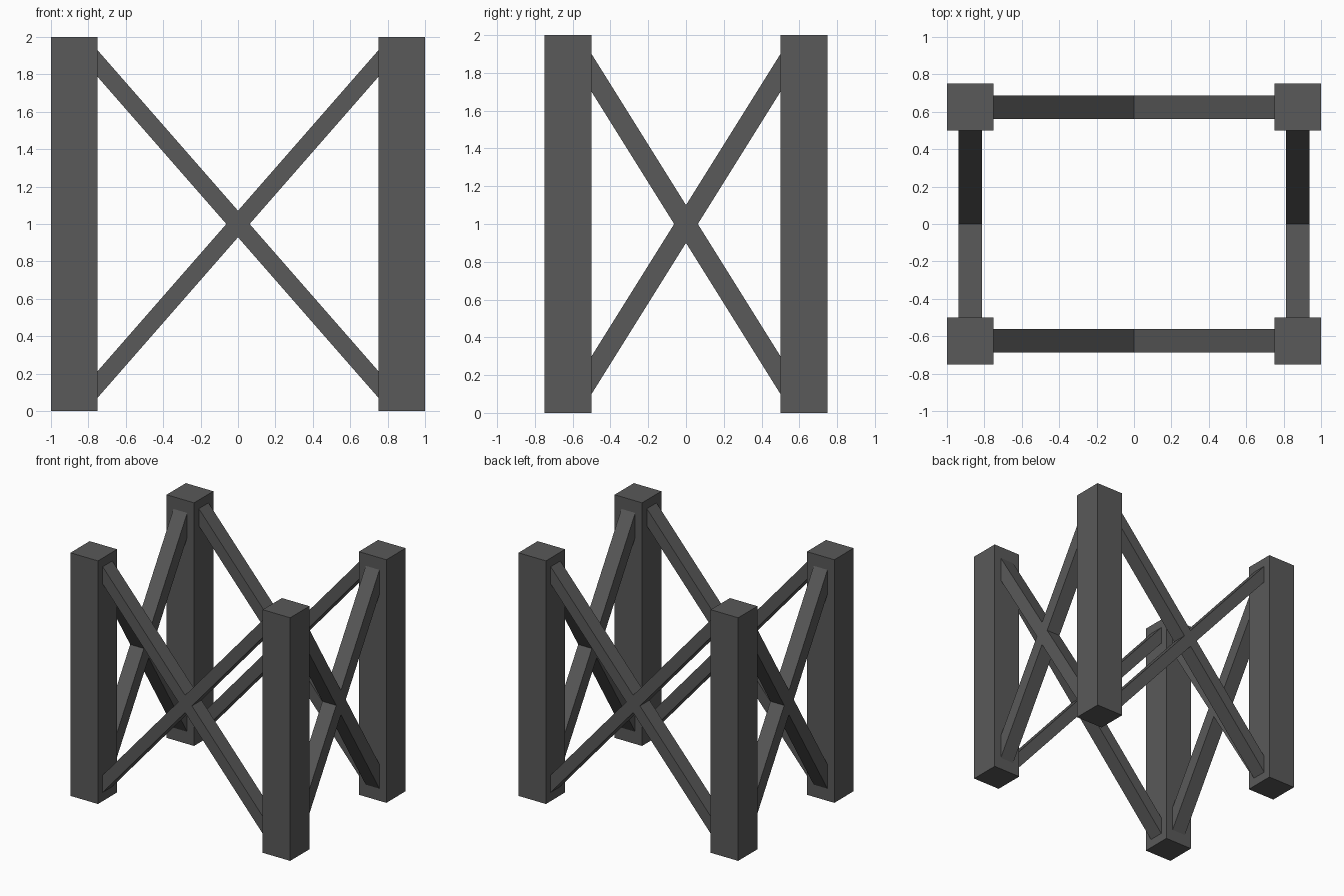
import bpy, bmesh
from mathutils import Vector

if "Cube" in bpy.data.objects:
    bpy.data.objects.remove(bpy.data.objects["Cube"])

grey = bpy.data.materials.new("dark grey")
grey.diffuse_color = (0.1, 0.1, 0.1, 1)
grey.use_nodes = True
grey.node_tree.nodes["Principled BSDF"].inputs["Base Color"].default_value = grey.diffuse_color


def extrude_profile(name, profile, offset):
    """Make a solid from a closed outline swept along the offset."""
    bm = bmesh.new()
    face = bm.faces.new([bm.verts.new(p) for p in profile])
    ext = bmesh.ops.extrude_face_region(bm, geom=[face], use_keep_orig=True)
    moved = [g for g in ext["geom"] if isinstance(g, bmesh.types.BMVert)]
    bmesh.ops.translate(bm, verts=moved, vec=Vector(offset))
    bmesh.ops.recalc_face_normals(bm, faces=bm.faces)
    mesh = bpy.data.meshes.new(name)
    bm.to_mesh(mesh)
    bm.free()
    mesh.materials.append(grey)
    obj = bpy.data.objects.new(name, mesh)
    bpy.context.collection.objects.link(obj)


def cross_outline(half_span, slope, half_h):
    """Outline of an X brace whose ends are cut flush with the posts."""
    w, rise, k = half_span, half_span * slope, half_h / slope
    quarter = [(k, 0), (w, rise - half_h), (w, rise + half_h), (0, half_h)]
    pts = list(quarter)
    pts += [(-u, v) for u, v in quarter[2:0:-1]]
    pts += [(-u, -v) for u, v in quarter]
    pts += [(u, -v) for u, v in quarter[2:0:-1]]
    return [(u, v + 1) for u, v in pts]


# Four corner posts
for sx, side in ((-1, "left"), (1, "right")):
    for sy, end in ((-1, "front"), (1, "back")):
        x, y = sx * 0.875, sy * 0.625
        square = [(x + a, y + b, 0) for a, b in
                  ((-.125, -.125), (.125, -.125), (.125, .125), (-.125, .125))]
        extrude_profile(f"{end}_{side}_post", square, (0, 0, 2))

# Front and back crossed braces
wide = cross_outline(0.75, 1 / 0.875, 0.071)
for y, name in ((-0.625, "front_cross_brace"), (0.625, "back_cross_brace")):
    extrude_profile(name, [(u, y - 0.0625, v) for u, v in wide], (0, 0.125, 0))

# Left and right crossed braces
narrow = cross_outline(0.5, 1 / 0.625, 0.1)
for x, name in ((-0.875, "left_cross_brace"), (0.875, "right_cross_brace")):
    extrude_profile(name, [(x - 0.0625, u, v) for u, v in narrow], (0.125, 0, 0))
